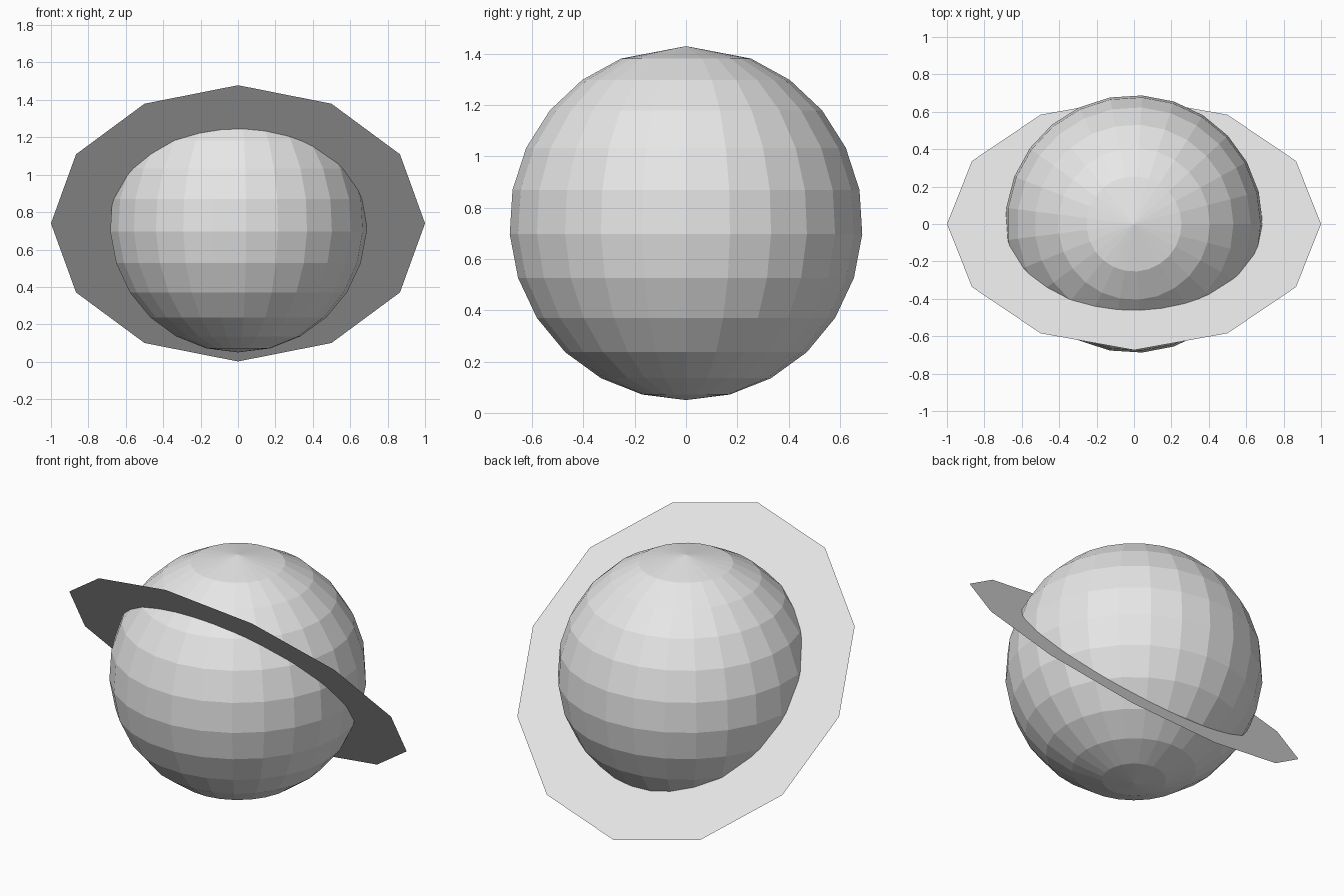
import bpy, bmesh
from math import sin, cos, pi, radians
from mathutils import Matrix, Vector

cube = bpy.data.objects.get("Cube")
if cube:
    bpy.data.objects.remove(cube, do_unlink=True)

CENTRE_Z = 0.74
RADIUS = 0.69
SIDES = 25

grey = bpy.data.materials.new("light grey")
grey.use_nodes = True
colour = (0.8, 0.8, 0.8, 1)
grey.diffuse_color = colour
grey.node_tree.nodes["Principled BSDF"].inputs["Base Color"].default_value = colour


def add_object(name, bm):
    mesh = bpy.data.meshes.new(name)
    bm.to_mesh(mesh)
    bm.free()
    mesh.materials.append(grey)
    obj = bpy.data.objects.new(name, mesh)
    obj.location.z = CENTRE_Z
    bpy.context.collection.objects.link(obj)
    return obj


# Planet: an arc from the bottom pole, closed by a wide top cap, spun round z
bm = bmesh.new()
angles = [2 * pi * k / SIDES for k in range(12)] + [pi]
arc = [bm.verts.new((RADIUS * sin(a), 0, -RADIUS * cos(a))) for a in angles]
edges = [bm.edges.new(pair) for pair in zip(arc, arc[1:])]
bmesh.ops.spin(bm, geom=arc + edges, cent=Vector(), axis=(0, 0, 1),
               angle=2 * pi, steps=SIDES)
bmesh.ops.remove_doubles(bm, verts=bm.verts[:], dist=0.0005)
bmesh.ops.recalc_face_normals(bm, faces=bm.faces[:])
add_object("planet", bm)

# Ring: a flat twelve-sided disc through the planet, high at the front
bm = bmesh.new()
bmesh.ops.create_circle(bm, cap_ends=True, segments=12, radius=1,
                        matrix=Matrix.Rotation(radians(-47.6), 4, "X"))
bmesh.ops.recalc_face_normals(bm, faces=bm.faces[:])
for face in bm.faces:
    if face.normal.z < 0:
        face.normal_flip()
add_object("ring", bm)
